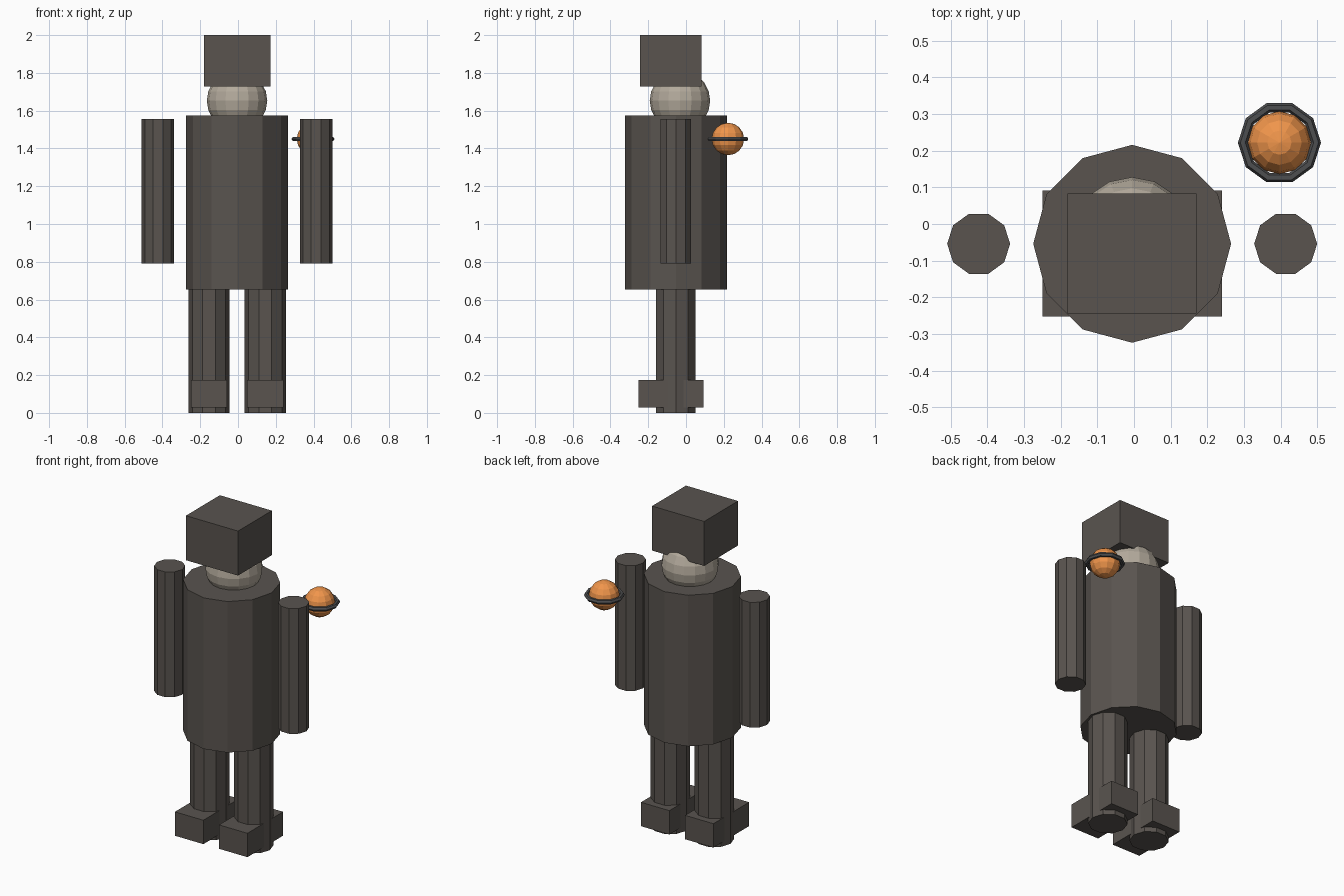
import bpy
import math

if "Cube" in bpy.data.objects:
    bpy.data.objects.remove(bpy.data.objects["Cube"])

CX, CY = -0.005, -0.054  # body axis


def material(name, rgb):
    m = bpy.data.materials.new(name)
    m.diffuse_color = (*rgb, 1.0)
    m.use_nodes = True
    m.node_tree.nodes["Principled BSDF"].inputs["Base Color"].default_value = m.diffuse_color
    return m


CLOTH = material("dark_cloth", (0.10, 0.088, 0.078))
SKIN = material("pale_skin", (0.45, 0.40, 0.33))
GLOW = material("orange", (0.87, 0.30, 0.07))
METAL = material("dark_metal", (0.075, 0.077, 0.08))


def finish(name, mat):
    ob = bpy.context.object
    ob.name = name
    ob.data.materials.append(mat)
    return ob


def box(name, lo, hi, mat):
    bpy.ops.mesh.primitive_cube_add(size=1, location=[(a + b) / 2 for a, b in zip(lo, hi)])
    ob = finish(name, mat)
    ob.scale = [b - a for a, b in zip(lo, hi)]


def prism(name, x, y, r, z0, z1, sides, mat):
    # rotated so that a corner points along +x
    bpy.ops.mesh.primitive_cylinder_add(vertices=sides, radius=r, depth=z1 - z0,
                                        location=(x, y, (z0 + z1) / 2),
                                        rotation=(0, 0, -math.pi / 2))
    finish(name, mat)


def ball(name, loc, r, segments, rings, mat):
    bpy.ops.mesh.primitive_uv_sphere_add(segments=segments, ring_count=rings,
                                         radius=r, location=loc)
    finish(name, mat)


# Torso, head and block-shaped hood
prism("torso", CX, CY, 0.27, 0.652, 1.575, 12, CLOTH)
ball("head", (CX, -0.032, 1.653), 0.16, 16, 10, SKIN)
box("hood", (-0.181, -0.244, 1.728), (0.171, 0.083, 2.0), CLOTH)

# Arms, legs and feet on both sides
for side, s in (("left", -1), ("right", 1)):
    prism(side + "_arm", CX + s * 0.419, CY, 0.086, 0.792, 1.557, 10, CLOTH)
    leg_x = CX + s * 0.149
    prism(side + "_leg", leg_x, CY, 0.109, 0.0, 0.66, 10, CLOTH)
    box(side + "_foot", (leg_x - 0.096, -0.252, 0.029),
        (leg_x + 0.096, 0.092, 0.175), CLOTH)

# Floating orb with its ring
ORB = (0.397, 0.222, 1.45)
ball("orb", ORB, 0.086, 12, 8, GLOW)
bpy.ops.mesh.primitive_torus_add(location=ORB, major_segments=10, minor_segments=6,
                                 major_radius=0.1, minor_radius=0.0135)
finish("orb_ring", METAL)
